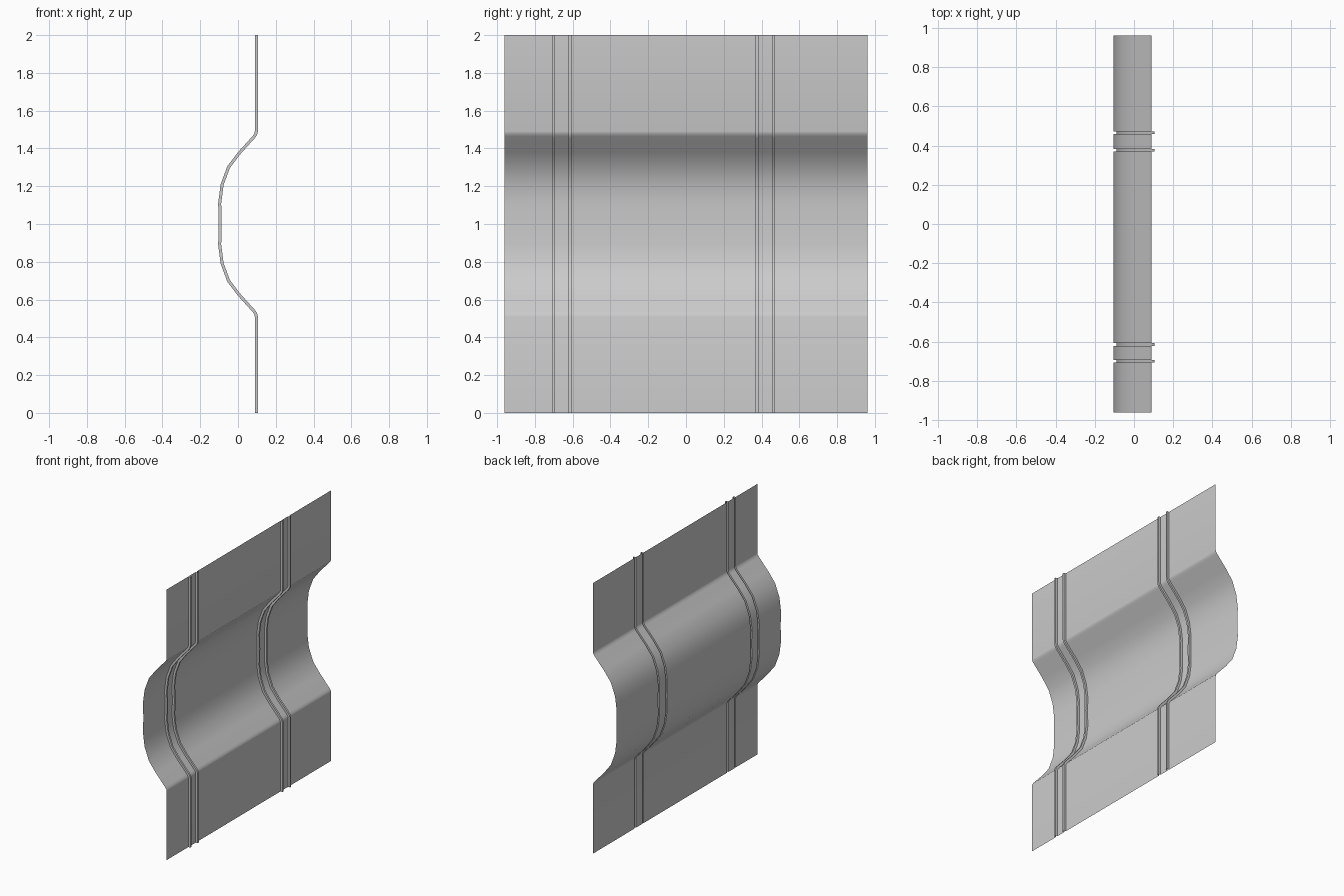
import bpy, bmesh, math
from mathutils import Vector

cube = bpy.data.objects.get("Cube")
if cube:
    bpy.data.objects.remove(cube, do_unlink=True)

# One plain grey material
grey = bpy.data.materials.new("sheet_grey")
grey.use_nodes = True
colour = (0.6, 0.6, 0.6, 1.0)
grey.diffuse_color = colour
grey.node_tree.nodes["Principled BSDF"].inputs["Base Color"].default_value = colour

HALF_LENGTH = 0.96
RIB_HEIGHT = 0.016
RIB_HALF_WIDTH = 0.007
RIB_CENTRES = (-0.70, -0.614, 0.376, 0.465)

# Upper half of the bent profile (x, z), mirrored about z = 1
upper = [(0.089, 2.0), (0.089, 1.49), (0.086, 1.478), (0.076, 1.464),
         (0.0, 1.38), (-0.057, 1.305), (-0.092, 1.21), (-0.105, 1.11)]
profile = [Vector((x, z)) for x, z in upper]
profile.append(Vector((-0.102, 1.0)))
profile += [Vector((x, 2 - z)) for x, z in reversed(upper)]


def offset_profile(points, distance):
    """Shift a polyline toward +x with mitred corners."""
    normals = []
    for a, b in zip(points, points[1:]):
        d = (b - a).normalized()
        normals.append(Vector((-d.y, d.x)))
    result = []
    for i, p in enumerate(points):
        n0 = normals[max(i - 1, 0)]
        n1 = normals[min(i, len(normals) - 1)]
        n = (n0 + n1).normalized()
        result.append(p + n * (distance / n.dot(n1)))
    return result


raised = offset_profile(profile, RIB_HEIGHT)

# Cross stations along y: flat sheet, stepping up and down at each rib
stations = [(-HALF_LENGTH, profile)]
for c in RIB_CENTRES:
    lo, hi = c - RIB_HALF_WIDTH, c + RIB_HALF_WIDTH
    stations += [(lo, profile), (lo, raised), (hi, raised), (hi, profile)]
stations.append((HALF_LENGTH, profile))

# Corrugated sheet lofted through the stations
bm = bmesh.new()
rows = [[bm.verts.new((p.x, y, p.y)) for p in line] for y, line in stations]
for r0, r1 in zip(rows, rows[1:]):
    for i in range(len(profile) - 1):
        bm.faces.new((r0[i], r0[i + 1], r1[i + 1], r1[i]))
bm.normal_update()
mesh = bpy.data.meshes.new("ribbed_sheet")
bm.to_mesh(mesh)
bm.free()
mesh.materials.append(grey)

sheet = bpy.data.objects.new("ribbed_sheet", mesh)
bpy.context.collection.objects.link(sheet)
bpy.ops.object.select_all(action='DESELECT')
sheet.select_set(True)
bpy.context.view_layer.objects.active = sheet
bpy.ops.object.shade_smooth_by_angle(angle=math.radians(30))
